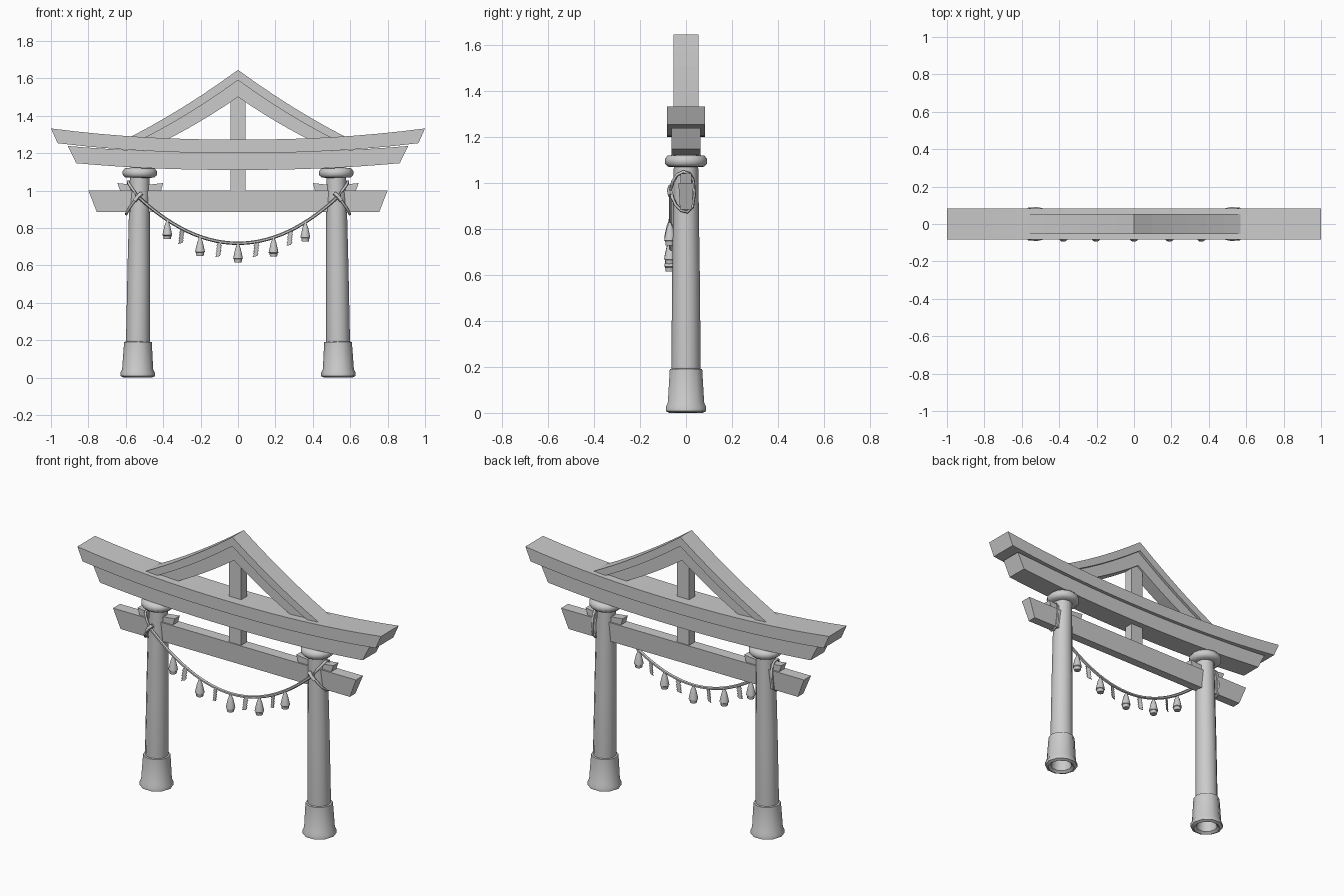
import bpy, bmesh, math
from mathutils import Vector

if "Cube" in bpy.data.objects:
    bpy.data.objects.remove(bpy.data.objects["Cube"])


def finish(name, bm, smooth=None):
    bmesh.ops.recalc_face_normals(bm, faces=bm.faces)
    me = bpy.data.meshes.new(name)
    bm.to_mesh(me)
    bm.free()
    ob = bpy.data.objects.new(name, me)
    bpy.context.collection.objects.link(ob)
    if smooth:
        bpy.ops.object.select_all(action='DESELECT')
        ob.select_set(True)
        bpy.context.view_layer.objects.active = ob
        bpy.ops.object.shade_smooth_by_angle(angle=math.radians(smooth))
    return ob


def strip(name, top, bot, y_top, y_bot=None):
    """Solid beam between an upper and a lower (x, z) line, centred on y."""
    y_bot = y_bot or y_top
    bm = bmesh.new()
    rows = [[bm.verts.new(c) for c in ((a[0], -y_top, a[1]), (a[0], y_top, a[1]),
                                       (b[0], y_bot, b[1]), (b[0], -y_bot, b[1]))]
            for a, b in zip(top, bot)]
    for r, s in zip(rows, rows[1:]):
        for i in range(4):
            j = (i + 1) % 4
            bm.faces.new((r[i], r[j], s[j], s[i]))
    bm.faces.new(rows[0])
    bm.faces.new(rows[-1])
    return finish(name, bm)


def lathe(name, profile, loc, sides, tilt=0, smooth=40):
    bm = bmesh.new()
    rings = [[bm.verts.new((r * math.cos(math.tau * i / sides),
                            r * math.sin(math.tau * i / sides), z)) for i in range(sides)]
             for r, z in profile]
    for a, b in zip(rings, rings[1:]):
        for i in range(sides):
            j = (i + 1) % sides
            bm.faces.new((a[i], a[j], b[j], b[i]))
    bm.faces.new(rings[-1])
    ob = finish(name, bm, smooth)
    ob.location = loc
    ob.rotation_euler.y = tilt
    return ob


def rope(name, pts, radius, cyclic=False, sides=6):
    """Tube swept along a path of points."""
    pts = [Vector(p) for p in pts]
    n = len(pts)
    bm = bmesh.new()
    rings = []
    for i, p in enumerate(pts):
        if cyclic:
            t = pts[(i + 1) % n] - pts[i - 1]
        else:
            t = pts[min(i + 1, n - 1)] - pts[max(i - 1, 0)]
        t.normalize()
        ref = Vector((1, 0, 0)) if cyclic else Vector((0, 1, 0))
        u = t.cross(ref).normalized()
        v = t.cross(u)
        rings.append([bm.verts.new(p + radius * (u * math.cos(math.tau * k / sides)
                                                 + v * math.sin(math.tau * k / sides)))
                      for k in range(sides)])
    for i in range(n if cyclic else n - 1):
        a, b = rings[i], rings[(i + 1) % n]
        for k in range(sides):
            m = (k + 1) % sides
            bm.faces.new((a[k], a[m], b[m], b[k]))
    if not cyclic:
        bm.faces.new(rings[0])
        bm.faces.new(rings[-1])
    return finish(name, bm, 60)


def bow(half, base, rise, n=16):
    """Upward curving (x, z) line."""
    ts = [-1 + 2 * i / n for i in range(n + 1)]
    return [(half * t, base + rise * abs(t) ** 2.2) for t in ts]


# Curved double lintel
strip("top_lintel", bow(1.0, 1.272, 0.06), bow(0.965, 1.2, 0.053), 0.083)
strip("lower_lintel", bow(0.91, 1.203, 0.035), bow(0.865, 1.11, 0.036), 0.063)

# Straight tie beam and centre strut
strip("tie_beam", [(-0.8, 1.0), (0.8, 1.0)], [(-0.755, 0.885), (0.755, 0.885)], 0.033, 0.026)
strip("centre_strut", [(-0.04, 1.53), (0.04, 1.53)], [(-0.04, 0.99), (0.04, 0.99)], 0.027)


# Gable: outer rafters and slimmer inner rafters, slightly sagging
def rafter(half, apex, foot, sag=0.016, n=6):
    ts = [-1 + i / n for i in range(2 * n + 1)]
    return [(half * t, apex + (foot - apex) * abs(t) - 4 * sag * abs(t) * (1 - abs(t)))
            for t in ts]


strip("gable_outer_rafters", rafter(0.578, 1.645, 1.285), rafter(0.54, 1.59, 1.26), 0.054)
strip("gable_inner_rafters", rafter(0.54, 1.595, 1.265), rafter(0.40, 1.5, 1.262, 0.01), 0.038)

# Pillars with collar, base, wedge and rope binding on each side
for s, side in ((-1, "left"), (1, "right")):
    tilt = -s * 0.011
    at = (s * 0.537, 0, 0)
    lathe(side + "_pillar", [(0.056, 0.03), (0.064, 0.19), (0.06, 0.6), (0.053, 1.08)], at, 12, tilt)
    lathe(side + "_collar", [(0.045, 1.068), (0.078, 1.07), (0.091, 1.083), (0.092, 1.103),
                             (0.08, 1.118), (0.05, 1.122)], at, 16, tilt, 60)
    lathe(side + "_base", [(0.055, 0.06), (0.06, 0.012), (0.075, 0.0), (0.092, 0.008),
                           (0.092, 0.026), (0.083, 0.045), (0.074, 0.19), (0.058, 0.193)],
          at, 10, tilt)
    strip(side + "_wedge",
          [(s * 0.645, 1.04), (s * 0.525, 1.026), (s * 0.4, 1.04)],
          [(s * 0.63, 0.998), (s * 0.525, 0.998), (s * 0.412, 0.998)], 0.024)
    # loop round the tie beam, crossing the pillar front
    loop = [(0.535, -0.066, 0.97), (0.562, -0.058, 1.005), (0.582, -0.04, 1.034),
            (0.588, -0.012, 1.048), (0.588, 0.015, 1.04), (0.588, 0.032, 1.01),
            (0.592, 0.036, 0.95), (0.595, 0.028, 0.895), (0.597, 0.005, 0.873),
            (0.595, -0.02, 0.88), (0.582, -0.045, 0.905), (0.557, -0.061, 0.94)]
    rope(side + "_rope_binding", [(s * x, y, z) for x, y, z in loop], 0.007, True)
    rope(side + "_rope_knot", [(s * 0.515, -0.066, 0.985), (s * 0.535, -0.073, 0.968),
                               (s * 0.552, -0.068, 0.945)], 0.011)


# Hanging rope
def sag_z(x):
    return 0.718 + 0.255 * (abs(x) / 0.54) ** 2


rope("hanging_rope", [(x, -0.067, sag_z(x)) for x in (0.545 * (i / 14 - 1) for i in range(29))],
     0.009)

# Straw tassels
for i, x in enumerate((-0.378, -0.203, 0.0, 0.19, 0.36)):
    z = sag_z(x)
    lathe(f"tassel_{i + 1}", [(0.005, 0.0), (0.008, -0.012), (0.015, -0.03), (0.024, -0.07),
                              (0.026, -0.082), (0.022, -0.085), (0.019, -0.103)],
          (x, -0.07, z), 10)

# Zigzag paper streamers
for i, (x, turn) in enumerate(((-0.3, 0.5), (-0.1, -0.3), (0.1, 0.2), (0.28, -0.3))):
    steps = 5
    left, right = [], []
    for k in range(steps):
        dx = -0.0015 * k
        z0, z1 = -0.015 * k, -0.015 * (k + 1)
        left += [(-0.008 + dx, z0), (-0.016 + dx, z1 + 0.001)]
        right += [(0.016 + dx, z0 + 0.005), (0.008 + dx, z1 + 0.006)]
    ob = strip(f"paper_streamer_{i + 1}", left, right, 0.002)
    ob.location = (x, -0.07, sag_z(x) - 0.008)
    ob.rotation_euler.z = turn
